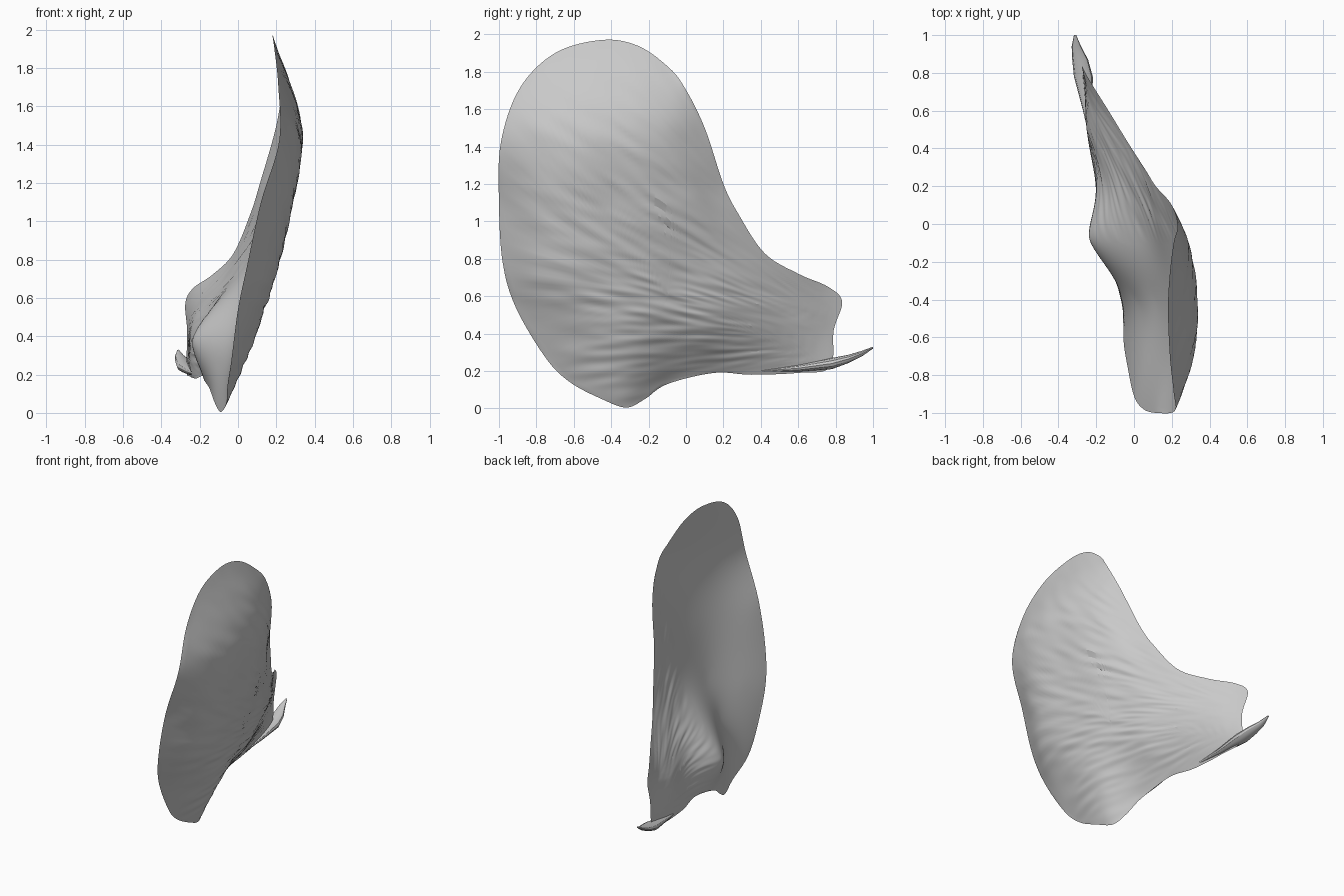
import bpy, bmesh, math
from mathutils import Vector, noise

if "Cube" in bpy.data.objects:
    bpy.data.objects.remove(bpy.data.objects["Cube"])

# Outer rim of the fan-shaped muscle as (y, z, x)
RIM = [(-.45, 1.97, .18), (-.7, 1.90, .19), (-.89, 1.71, .21), (-.99, 1.42, .215),
       (-1.0, 1.1, .12), (-.98, .78, .05), (-.91, .54, 0), (-.75, .27, -.035),
       (-.62, .14, -.055), (-.45, .05, -.06), (-.32, .005, -.09), (-.22, .05, -.12),
       (-.1, .13, -.15), (.15, .19, -.18), (.35, .18, -.22), (.6, .19, -.25),
       (.77, .22, -.27), (.79, .42, -.265), (.835, .57, -.275), (.76, .65, -.235),
       (.6, .72, -.135), (.42, .83, -.025), (.28, 1.04, .065), (.2, 1.2, .115),
       (.1, 1.5, .2), (-.01, 1.72, .23), (-.1, 1.83, .21), (-.26, 1.94, .19)]
# Interior height points of the outer and inner faces as (y, z, x)
OUTER = [(-.4, 1.5, .33), (-.4, 1.1, .28), (-.4, .75, .2), (-.4, .4, .09),
         (-.3, .2, .0), (0, 1.1, .21), (0, .7, .115), (.1, .4, -.01), (.4, .5, -.07),
         (.65, .45, -.19), (-.75, 1.5, .3), (-.8, 1.1, .24), (-.8, .7, .14), (-.1, 1.5, .29)]
INNER = [(-.4, 1.5, .265), (-.4, 1.1, .2), (-.4, .75, .11), (-.08, .38, -.235),
         (-.3, .25, -.1), (0, 1.1, .13), (0, .75, .02), (.2, .5, -.155), (-.4, .5, .01),
         (.5, .45, -.24), (-.75, 1.5, .25), (-.75, 1.0, .15), (-.7, .6, .045), (-.1, 1.5, .24)]
CENTRE = (-.1, .6)
STEPS, RINGS = 8, 56


def kernel(a, b):
    r2 = (a[0] - b[0]) ** 2 + (a[1] - b[1]) ** 2
    return r2 * math.log(r2) if r2 > 1e-12 else 0.0


def fit_surface(pts):
    """Thin-plate surface x(y, z) through the given points."""
    n = len(pts)
    rows = [[kernel(p, q) for q in pts] + [1, p[0], p[1], p[2]] for p in pts]
    rows += [[f(p) for p in pts] + [0, 0, 0, 0]
             for f in (lambda p: 1, lambda p: p[0], lambda p: p[1])]
    m = n + 3
    for i in range(m):
        k = max(range(i, m), key=lambda r: abs(rows[r][i]))
        rows[i], rows[k] = rows[k], rows[i]
        for r in range(i + 1, m):
            f = rows[r][i] / rows[i][i]
            if f:
                rows[r] = [a - f * b for a, b in zip(rows[r], rows[i])]
    w = [0.0] * m
    for i in reversed(range(m)):
        w[i] = (rows[i][m] - sum(rows[i][j] * w[j] for j in range(i + 1, m))) / rows[i][i]
    return lambda y, z: (sum(c * kernel((y, z), p) for c, p in zip(w, pts))
                         + w[n] + w[n + 1] * y + w[n + 2] * z)


def smooth_loop(pts, steps):
    """Closed Catmull-Rom curve."""
    out, n = [], len(pts)
    for i in range(n):
        a, b, c, d = (Vector(pts[(i + k) % n]) for k in (-1, 0, 1, 2))
        for s in range(steps):
            t = s / steps
            out.append(.5 * (2 * b + (c - a) * t + (2 * a - 5 * b + 4 * c - d) * t * t
                             + (3 * b - a - 3 * c + d) * t ** 3))
    return out


def pleat(y, z, s):
    """Fibre ridges running from the tendon end out to the rim."""
    dy, dz = y - 1.0, z - .35
    phi, r = math.atan2(dz, -dy), math.hypot(dy, dz)
    fade = min(1, r) * (1 - s ** 6)
    return .009 * fade * noise.noise(Vector((phi * 34, r * 4, 0)))


def finish(bm, name):
    bmesh.ops.recalc_face_normals(bm, faces=bm.faces)
    me = bpy.data.meshes.new(name)
    bm.to_mesh(me)
    bm.free()
    ob = bpy.data.objects.new(name, me)
    bpy.context.collection.objects.link(ob)
    bpy.ops.object.select_all(action='DESELECT')
    ob.select_set(True)
    bpy.context.view_layer.objects.active = ob
    bpy.ops.object.shade_smooth_by_angle(angle=math.radians(25))
    return ob


# Fan muscle: two fitted faces sharing one thin rim, inner fibres only at the tendon end
outer, inner = fit_surface(RIM + OUTER), fit_surface(RIM + INNER)
loop = smooth_loop(RIM, STEPS)
N = len(loop)
bm = bmesh.new()
rim = [bm.verts.new((p[2], p[0], p[1])) for p in loop]
for side in (1, -1):
    def place(y, z, s):
        a = outer(y, z)
        if side > 0:
            x = a + pleat(y, z, s)
        else:
            x = min(inner(y, z), a - .012 * (1 - s ** 8))
            x += pleat(y, z, s) * max(0, min(1, (y + .1) * 4))
        return bm.verts.new((x, y, z))
    prev = rim
    for k in range(RINGS - 1, 0, -1):
        s = k / RINGS
        ring = [place(CENTRE[0] + (p[0] - CENTRE[0]) * s,
                      CENTRE[1] + (p[1] - CENTRE[1]) * s, s) for p in loop]
        for i in range(N):
            j = (i + 1) % N
            bm.faces.new((prev[i], prev[j], ring[j], ring[i]))
        prev = ring
    hub = place(*CENTRE, 0)
    for i in range(N):
        bm.faces.new((prev[i], prev[(i + 1) % N], hub))
finish(bm, "fan_muscle")

# Tendon tip: tapered flat strip, stations (x, y, z, half width, half height)
TIP = [(-.22, .4, .2, .004, .004), (-.245, .6, .215, .025, .018), (-.268, .78, .24, .05, .03),
       (-.285, .87, .265, .042, .022), (-.305, .94, .293, .025, .015), (-.312, 1.0, .325, .006, .005)]
bm = bmesh.new()
rings = [[bm.verts.new((x + w * math.cos(a * math.tau / 12), y, z + h * math.sin(a * math.tau / 12)))
          for a in range(12)] for x, y, z, w, h in TIP]
for r0, r1 in zip(rings, rings[1:]):
    for i in range(12):
        bm.faces.new((r0[i], r0[(i + 1) % 12], r1[(i + 1) % 12], r1[i]))
bm.faces.new(rings[0])
bm.faces.new(rings[-1])
finish(bm, "tendon_tip")
